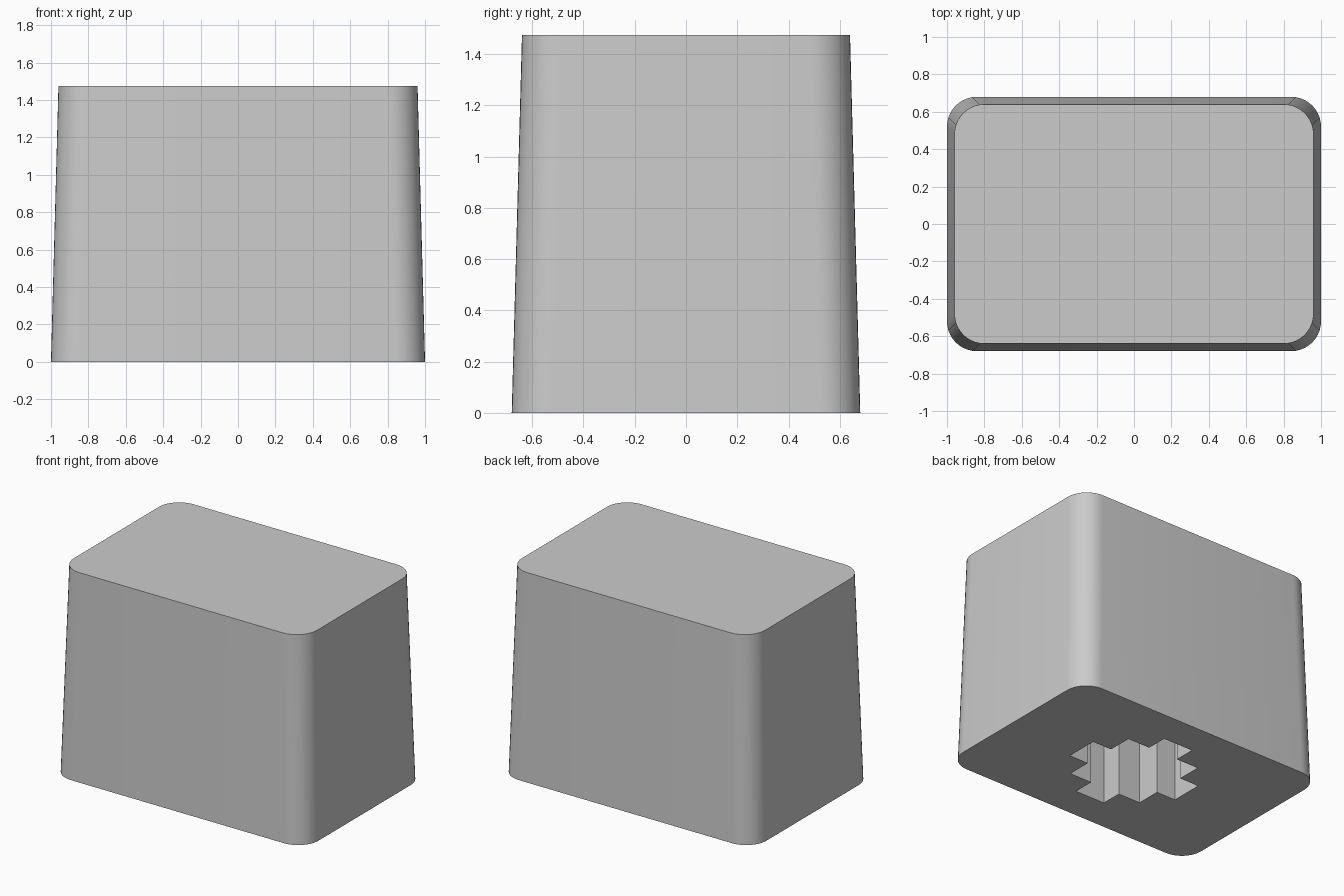
import bpy, bmesh, math

cube = bpy.data.objects.get("Cube")
if cube:
    bpy.data.objects.remove(cube, do_unlink=True)

HEIGHT = 1.475
RADIUS = 0.16
SOCKET_DEPTH = 1.0

grey = bpy.data.materials.new("light_grey")
grey.use_nodes = True
colour = (0.6, 0.6, 0.6, 1)
grey.diffuse_color = colour
grey.node_tree.nodes["Principled BSDF"].inputs["Base Color"].default_value = colour


def rounded_rectangle(half_x, half_y, radius, steps=10):
    """Counter-clockwise outline with an arc at each corner."""
    points = []
    for quarter, (sx, sy) in enumerate([(1, 1), (-1, 1), (-1, -1), (1, -1)]):
        for i in range(steps + 1):
            a = (quarter + i / steps) * math.pi / 2
            points.append((sx * (half_x - radius) + radius * math.cos(a),
                           sy * (half_y - radius) + radius * math.sin(a)))
    return points


def stepped_outline(a, b, c):
    """Staircase around a plus shape, one quarter turned four times."""
    quarter = [(c, a), (b, a), (b, b), (a, b), (a, c)]
    points = []
    for _ in range(4):
        points += quarter
        quarter = [(-y, x) for x, y in quarter]
    return points


def loft(name, lower, z0, upper, z1):
    """Closed solid between two matching outlines."""
    bm = bmesh.new()
    low = [bm.verts.new((x, y, z0)) for x, y in lower]
    top = [bm.verts.new((x, y, z1)) for x, y in upper]
    n = len(low)
    for i in range(n):
        j = (i + 1) % n
        bm.faces.new((low[i], low[j], top[j], top[i]))
    bm.faces.new(low[::-1])
    bm.faces.new(top)
    mesh = bpy.data.meshes.new(name)
    bm.to_mesh(mesh)
    bm.free()
    mesh.materials.append(grey)
    obj = bpy.data.objects.new(name, mesh)
    bpy.context.collection.objects.link(obj)
    return obj


# Tapered block with rounded upright corners
block = loft("tapered_block",
             rounded_rectangle(1.0, 0.68, RADIUS), 0,
             rounded_rectangle(0.96, 0.64, RADIUS), HEIGHT)

# Stepped socket cut into the underside
steps = stepped_outline(0.117, 0.292, 0.443)
cutter = loft("socket_cutter", steps, -0.1, steps, SOCKET_DEPTH)
cutter.hide_render = True

cut = block.modifiers.new("socket", 'BOOLEAN')
cut.operation = 'DIFFERENCE'
cut.solver = 'EXACT'
cut.object = cutter

bpy.ops.object.select_all(action='DESELECT')
block.select_set(True)
bpy.context.view_layer.objects.active = block
bpy.ops.object.modifier_apply(modifier=cut.name)
bpy.data.objects.remove(cutter, do_unlink=True)

# Smooth corners, crisp rims
bpy.ops.object.shade_smooth_by_angle(angle=math.radians(30))
